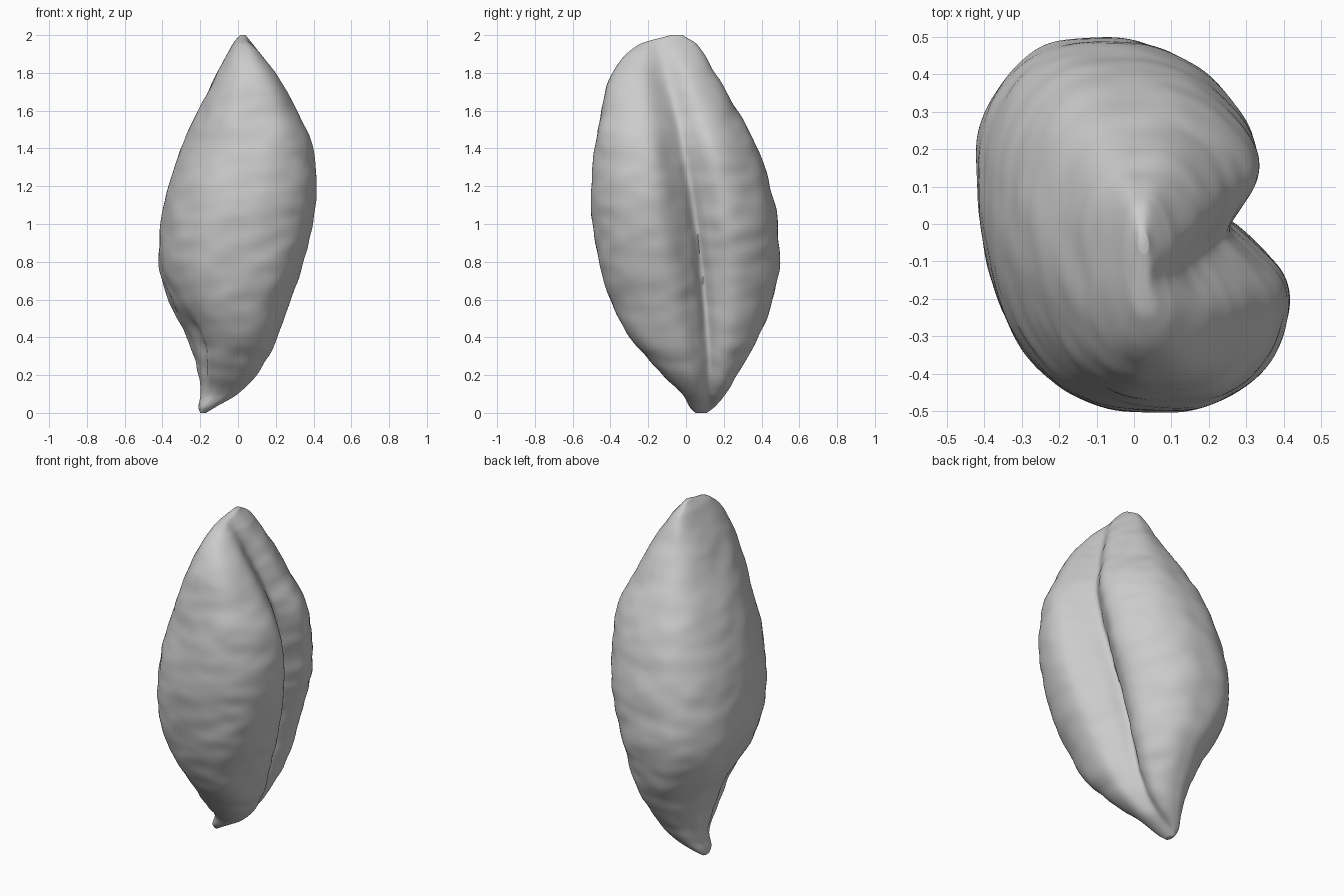
import bpy, bmesh, math
from mathutils import Vector, noise

cube = bpy.data.objects.get("Cube")
if cube:
    bpy.data.objects.remove(cube)

SIDES, RINGS = 260, 150

# Height, then the x range and y range of the kernel at that height
STATIONS = [
    (0.0, -0.20, -0.17, 0.05, 0.11),
    (0.03, -0.21, -0.12, 0.02, 0.15),
    (0.1, -0.20, 0.0, -0.02, 0.21),
    (0.2, -0.21, 0.10, -0.12, 0.27),
    (0.4, -0.27, 0.21, -0.30, 0.38),
    (0.6, -0.37, 0.28, -0.40, 0.46),
    (0.8, -0.42, 0.35, -0.46, 0.495),
    (1.1, -0.39, 0.41, -0.50, 0.47),
    (1.4, -0.30, 0.40, -0.48, 0.38),
    (1.6, -0.21, 0.31, -0.45, 0.27),
    (1.8, -0.11, 0.20, -0.39, 0.15),
    (1.95, -0.03, 0.08, -0.25, 0.06),
    (2.0, 0.01, 0.04, -0.08, -0.02),
]


def extents(z):
    """Smooth cubic interpolation of the stations."""
    last = len(STATIONS) - 1
    i = max(k for k in range(last) if STATIONS[k][0] <= z)
    a, b = STATIONS[i], STATIONS[i + 1]
    before, after = STATIONS[max(i - 1, 0)], STATIONS[min(i + 2, last)]
    h = b[0] - a[0]
    t = (z - a[0]) / h
    result = []
    for c in range(1, 5):
        m = (b[c] - before[c]) / (b[0] - before[0]) * h
        n = (after[c] - a[c]) / (after[0] - a[0]) * h
        d = b[c] - a[c]
        result.append(a[c] + t * (m + t * (3 * d - 2 * m - n + t * (m + n - 2 * d))))
    return result


def bell(value, width):
    return math.exp(-(value / width) ** 2)


def section(z):
    """One closed outline: leaning oval, long crease, and a lip and fold low down."""
    x0, x1, y0, y1 = extents(z)
    half_y, mid_y = (y1 - y0) / 2, (y0 + y1) / 2
    crease_y = 0.125 - 0.072 * z * z
    slit = 0.14 * bell(z - 0.6, 0.7)
    fold = 0.15 * bell(z - 0.3, 0.2)
    lip = 0.14 * bell(z - 0.4, 0.45)
    outline = []
    for k in range(SIDES):
        a = math.tau * k / SIDES
        c, s = math.cos(a), math.sin(a)
        y = mid_y + half_y * s
        lean = (0.14 + 0.05 * c) * s
        if c > 0:
            # Two lobes either side of the crease
            d = y - crease_y
            x = c ** 0.85 - lean
            x -= c * (0.36 * bell(d, 0.03 + 0.19 * half_y) + slit * bell(d, 0.03))
        else:
            # Broad, flattened back with the lip and fold beside the tip
            x = fold * bell(s + 0.45, 0.2) - lip * bell(s - 0.5, 0.3)
            x -= lean + abs(c) ** 0.7
        outline.append((x, y))
    low = min(p[0] for p in outline)
    high = max(p[0] for p in outline)
    return [Vector((x0 + (x - low) / (high - low) * (x1 - x0), y, z))
            for x, y in outline]


# Kernel body lofted through the outlines, closer together at both tips
bm = bmesh.new()
loops = []
for r in range(RINGS + 1):
    z = 1 - math.cos(math.pi * r / RINGS)
    loops.append([bm.verts.new(p) for p in section(min(max(z, 0), 2))])
for lower, upper in zip(loops, loops[1:]):
    for k in range(SIDES):
        n = (k + 1) % SIDES
        bm.faces.new((lower[k], lower[n], upper[n], upper[k]))
bm.faces.new(loops[0][::-1])
bm.faces.new(loops[-1])
bm.normal_update()

# Fine wrinkles running across the skin
for v in bm.verts:
    p = v.co
    fade = min(1, 4 * p.z, 4 * (2 - p.z))
    ripple = noise.noise(Vector((p.x * 7, p.y * 7, p.z * 13)))
    lump = noise.noise(p * 4.5 + Vector((3, 7, 1)))
    v.co = p + v.normal * fade * (0.006 * ripple + 0.007 * lump)

mesh = bpy.data.meshes.new("grain_kernel")
bm.to_mesh(mesh)
bm.free()
kernel = bpy.data.objects.new("grain_kernel", mesh)
bpy.context.collection.objects.link(kernel)

# Plain grey skin
skin = bpy.data.materials.new("light_grey")
skin.use_nodes = True
colour = (0.6, 0.6, 0.6, 1)
skin.diffuse_color = colour
skin.node_tree.nodes["Principled BSDF"].inputs["Base Color"].default_value = colour
mesh.materials.append(skin)

bpy.context.view_layer.objects.active = kernel
kernel.select_set(True)
bpy.ops.object.shade_smooth_by_angle(angle=math.radians(60))
